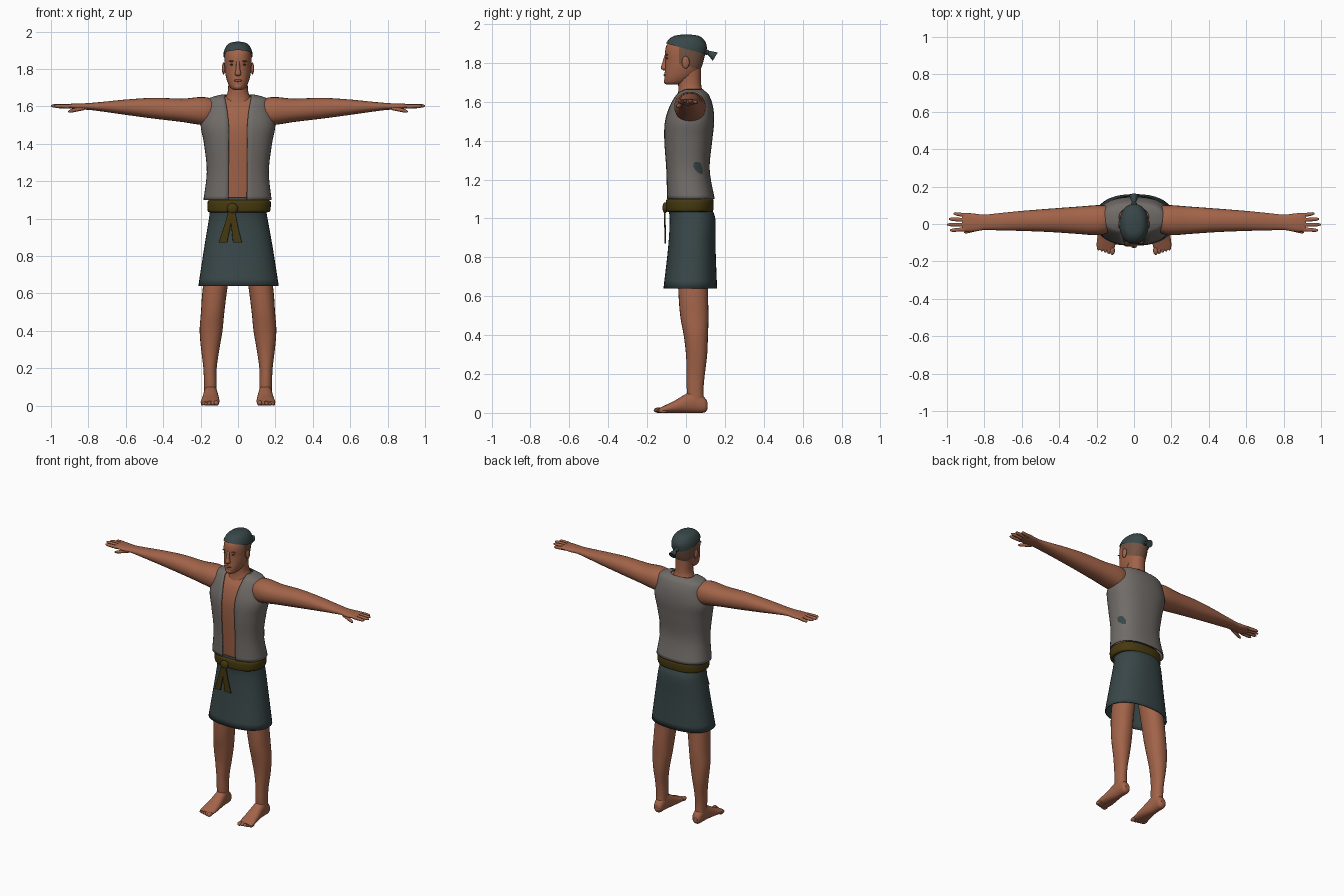
import bpy
import bmesh
from math import sin, cos, pi, asin, copysign, radians
from mathutils import Vector, Matrix

if "Cube" in bpy.data.objects:
    bpy.data.objects.remove(bpy.data.objects["Cube"])


def material(name, r, g, b):
    mat = bpy.data.materials.new(name)
    mat.use_nodes = True
    mat.diffuse_color = (r, g, b, 1)
    bsdf = next(n for n in mat.node_tree.nodes if n.type == 'BSDF_PRINCIPLED')
    bsdf.inputs["Base Color"].default_value = (r, g, b, 1)
    return mat


SKIN = material("skin", 0.36, 0.125, 0.066)
LIPS = material("lips", 0.27, 0.08, 0.05)
STUBBLE = material("stubble", 0.17, 0.085, 0.055)
EYES = material("eyes", 0.05, 0.03, 0.02)
VEST = material("grey vest cloth", 0.165, 0.15, 0.138)
CLOTH = material("dark teal cloth", 0.04, 0.062, 0.064)
BELT = material("olive belt", 0.062, 0.042, 0.005)


def finish(name, bm, *mats):
    bmesh.ops.recalc_face_normals(bm, faces=bm.faces[:])
    for f in bm.faces:
        f.smooth = len(f.verts) < 5
    mesh = bpy.data.meshes.new(name)
    bm.to_mesh(mesh)
    bm.free()
    for m in mats:
        mesh.materials.append(m)
    obj = bpy.data.objects.new(name, mesh)
    bpy.context.collection.objects.link(obj)
    return obj


def smooth_sections(rows, steps):
    """Catmull-Rom interpolation of the section values."""
    out = []
    for i in range(len(rows) - 1):
        p0, p1 = rows[max(i - 1, 0)], rows[i]
        p2, p3 = rows[i + 1], rows[min(i + 2, len(rows) - 1)]
        for k in range(steps):
            t = k / steps
            out.append([0.5 * (2 * b + (c - a) * t + (2 * a - 5 * b + 4 * c - d) * t ** 2
                               + (3 * b - a - 3 * c + d) * t ** 3)
                        for a, b, c, d in zip(p0, p1, p2, p3)])
    return out + [rows[-1]]


def loft_mesh(rows, axis='z', sides=24, steps=4, power=2.2, caps=True, side=1):
    """Rounded sections (position, a0, a1, b0, b1[, half opening]) along an axis."""
    bm = bmesh.new()
    rings = []
    is_open = len(rows[0]) > 5
    for t, a0, a1, b0, b1, *gap in smooth_sections(rows, steps):
        ca, ra, cb, rb = (a0 + a1) / 2, (a1 - a0) / 2, (b0 + b1) / 2, (b1 - b0) / 2
        start = asin(min(gap[0] / ra, 1) ** (power / 2)) if is_open else 0
        ring = []
        for i in range(sides + is_open):
            ang = start + (2 * pi - 2 * start) * i / sides
            s, c = sin(ang), cos(ang)
            a = ca + ra * copysign(abs(s) ** (2 / power), s)
            b = cb - rb * copysign(abs(c) ** (2 / power), c)
            x, y, z = {'x': (t, a, b), 'y': (a, t, b), 'z': (a, b, t)}[axis]
            ring.append(bm.verts.new((x * side, y, z)))
        rings.append(ring)
    count = len(rings[0])
    for lower, upper in zip(rings, rings[1:]):
        for i in range(sides):
            j = (i + 1) % count
            bm.faces.new((lower[i], lower[j], upper[j], upper[i]))
    if caps:
        bm.faces.new(rings[0])
        bm.faces.new(rings[-1])
    return bm


def loft(name, rows, mat, **options):
    return finish(name, loft_mesh(rows, **options), mat)


def blob(name, centre, size, mat):
    bm = bmesh.new()
    bmesh.ops.create_uvsphere(bm, u_segments=16, v_segments=10, radius=1)
    bmesh.ops.transform(bm, verts=bm.verts[:],
                        matrix=Matrix.Translation(centre) @ Matrix.Diagonal((*size, 1)))
    return finish(name, bm, mat)


def thicken(obj, amount):
    mod = obj.modifiers.new("thickness", 'SOLIDIFY')
    mod.thickness = amount
    mod.offset = -1


# Sleeveless open vest, and the torso just inside it
vest_rows = [(1.1, -.185, .18, -.1, .148, .05), (1.25, -.167, .165, -.104, .122, .05),
             (1.4, -.182, .182, -.114, .135, .05), (1.5, -.2, .2, -.11, .145, .05),
             (1.58, -.183, .183, -.086, .138, .058), (1.635, -.165, .165, -.055, .118, .068),
             (1.653, -.13, .13, -.035, .1, .07), (1.665, -.08, .08, -.02, .088, .07)]
vest = loft("vest", vest_rows, VEST, sides=40, steps=5, power=2.4, caps=False)
thicken(vest, .007)
d = .012
torso_rows = [(z - d * (z > 1.6), x0 + d, x1 - d, y0 + d, y1 - d)
              for z, x0, x1, y0, y1, w in vest_rows[1:]]
loft("torso", [(.95, -.13, .13, -.06, .11), (1.1, -.138, .138, -.08, .11)] + torso_rows,
     SKIN, sides=32, power=2.4)
loft("neck", [(1.6, -.085, .085, -.05, .1), (1.65, -.066, .066, -.04, .087),
              (1.69, -.053, .053, -.04, .078), (1.78, -.053, .053, -.04, .077)], SKIN)

# Cloth patch lying on the left flank of the vest
bm = bmesh.new()
bmesh.ops.create_grid(bm, x_segments=12, y_segments=12, size=1)
for v in bm.verts:
    x, y = v.co.x, v.co.y
    v.co = (.16, .042 * x * (1 - y * y / 2) ** .5, .024 * y * (1 - x * x / 2) ** .5)
bmesh.ops.rotate(bm, verts=bm.verts[:], matrix=Matrix.Rotation(radians(-35), 3, 'X'))
bmesh.ops.translate(bm, verts=bm.verts[:], vec=(0, .072, 1.26))
patch = finish("vest_patch", bm, CLOTH)
wrap = patch.modifiers.new("wrap", 'SHRINKWRAP')
wrap.target = vest
wrap.wrap_mode = 'ABOVE_SURFACE'
wrap.offset = .003

# Skirt, belt, knot and hanging ends
skirt = loft("skirt", [(1.112, -.148, .148, -.092, .125), (1.05, -.15, .15, -.09, .135),
                       (.99, -.157, .16, -.084, .152), (.85, -.18, .185, -.092, .152),
                       (.64, -.212, .218, -.116, .16)],
             CLOTH, sides=40, power=2.3, caps=False)
thicken(skirt, .006)
loft("belt", [(1.034, -.152, .157, -.092, .13), (1.042, -.162, .172, -.102, .14),
              (1.09, -.162, .175, -.103, .142), (1.1, -.152, .16, -.093, .13)],
     BELT, sides=40, power=2.4)
blob("belt_knot", (-.03, -.107, 1.055), (.03, .014, .028), BELT)
for name, x0, x1 in (("right_belt_end", -.104, -.058), ("left_belt_end", -.027, .022)):
    loft(name, [(1.06, -.045, -.018, -.114, -.106),
                (.96, (x0 - .045) / 2, (x1 - .022) / 2, -.112, -.104),
                (.872, x0, x1, -.11, -.102)], BELT, sides=16, power=6)

# Head with shaved sides
head_rows = [(1.688, -.022, .022, -.1, -.04), (1.7, -.04, .04, -.109, .0),
             (1.73, -.056, .056, -.111, .045), (1.77, -.067, .067, -.108, .076),
             (1.81, -.071, .071, -.106, .09), (1.85, -.073, .073, -.108, .099),
             (1.885, -.07, .07, -.102, .1), (1.915, -.058, .058, -.082, .085),
             (1.933, -.038, .038, -.055, .06), (1.94, -.008, .008, -.012, .016)]
bm = loft_mesh(head_rows, sides=32)
for point, normal in (((0, -.035, 0), (0, 1, 0)), ((0, 0, 1.785), (0, .25, 1))):
    bmesh.ops.bisect_plane(bm, geom=bm.verts[:] + bm.edges[:] + bm.faces[:],
                           plane_co=point, plane_no=normal)
for f in bm.faces:
    c = f.calc_center_median()
    f.material_index = int(c.y > -.035 and c.z + c.y / 4 > 1.785)
finish("head", bm, SKIN, STUBBLE)

# Hair cap, sloping down to a tied tail at the back
g = .006
bm = loft_mesh([(z + g, x0 - g, x1 + g, y0 - g, y1 + g)
                for z, x0, x1, y0, y1 in head_rows[4:]], sides=32)
bmesh.ops.bisect_plane(bm, geom=bm.verts[:] + bm.edges[:] + bm.faces[:], clear_inner=True,
                       plane_co=(0, -.1, 1.9), plane_no=(0, .28, 1))
finish("hair_cap", bm, CLOTH)
blob("hair_knot", (0, .106, 1.855), (.016, .014, .014), CLOTH)
bm = bmesh.new()
bmesh.ops.create_cone(bm, cap_ends=True, segments=12, radius1=.007, radius2=.025, depth=.05)
aim = Vector((0, .85, -.5)).to_track_quat('Z', 'Y').to_matrix().to_4x4()
bmesh.ops.transform(bm, verts=bm.verts[:], matrix=Matrix.Translation((0, .129, 1.845)) @ aim)
finish("hair_tail", bm, CLOTH)

# Face
loft("nose", [(1.762, -.009, .009, -.117, -.095), (1.773, -.017, .017, -.129, -.095),
              (1.8, -.011, .011, -.122, -.095), (1.84, -.009, .009, -.11, -.095)],
     SKIN, sides=16)
blob("lips", (0, -.107, 1.738), (.022, .008, .007), LIPS)
blob("chin", (0, -.1, 1.706), (.022, .014, .016), SKIN)

for s, label in ((1, "left"), (-1, "right")):
    blob(label + "_eye", (s * .03, -.097, 1.824), (.012, .005, .005), EYES)
    blob(label + "_brow", (s * .031, -.098, 1.842), (.019, .007, .004), STUBBLE)
    blob(label + "_ear", (s * .077, -.002, 1.803), (.009, .02, .032), SKIN)

    # Arm and palm
    loft(label + "_arm", [(.1, -.03, .09, 1.53, 1.63), (.16, -.055, .1, 1.5, 1.647),
                          (.21, -.06, .1, 1.503, 1.65), (.3, -.053, .093, 1.517, 1.642),
                          (.45, -.043, .082, 1.535, 1.646), (.6, -.037, .07, 1.555, 1.637),
                          (.72, -.034, .058, 1.572, 1.625), (.8, -.032, .05, 1.582, 1.618),
                          (.85, -.04, .055, 1.582, 1.616), (.9, -.04, .06, 1.59, 1.614),
                          (.92, -.034, .056, 1.594, 1.61)], SKIN, axis='x', side=s)
    # Fingers and thumb, as lofts from base to tip
    digits = (("index_finger", .9, .985, -.028, -.034, 1.6, 1.602),
              ("middle_finger", .9, 1, -.004, -.003, 1.602, 1.603),
              ("ring_finger", .9, .99, .021, .027, 1.602, 1.602),
              ("little_finger", .89, .965, .045, .056, 1.6, 1.598),
              ("thumb", .82, .908, -.022, -.045, 1.592, 1.573))
    for part, x0, x1, y0, y1, z0, z1 in digits:
        rows = []
        for t, r in ((0, .011), (.5, .0105), (.85, .009), (1, .003)):
            x, y, z = (p + (q - p) * t for p, q in ((x0, x1), (y0, y1), (z0, z1)))
            rows.append((x, y - r, y + r, z - r, z + r))
        loft(label + "_" + part, rows, SKIN, axis='x', sides=10, steps=2, side=s)

    # Leg, foot and toes
    loft(label + "_leg", [(.92, .01, .145, -.05, .12), (.64, .055, .187, -.04, .113),
                          (.5, .073, .198, -.03, .116), (.4, .083, .205, -.012, .113),
                          (.3, .1, .197, 0, .109), (.2, .114, .185, .003, .097),
                          (.12, .114, .182, .004, .09), (.04, .114, .18, .01, .094)],
         SKIN, side=s)
    loft(label + "_foot", [(.11, .13, .163, .02, .055), (.095, .117, .176, .002, .08),
                           (.045, .112, .182, 0, .118), (0, .106, .186, 0, .098),
                           (-.06, .1, .194, 0, .062), (-.11, .1, .2, 0, .038),
                           (-.14, .108, .195, .002, .024)], SKIN, axis='y', side=s)
    for i in range(5):
        r = .014 - .0013 * i
        blob(f"{label}_toe_{i + 1}", (s * (.116 + .0185 * i), -.142 + .006 * i, r),
             (r, .024, r), SKIN)
